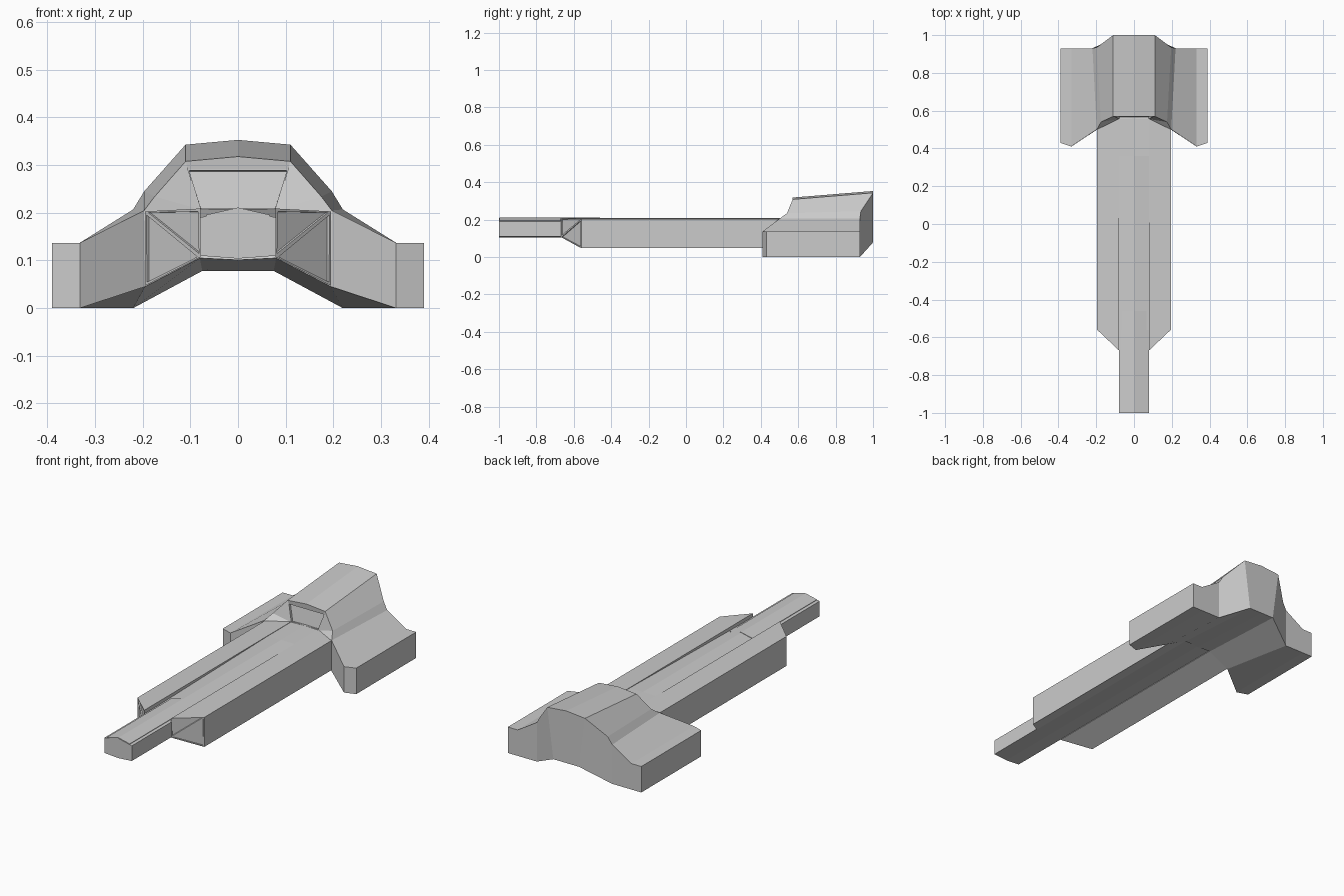
import bpy, bmesh

if "Cube" in bpy.data.objects:
    bpy.data.objects.remove(bpy.data.objects["Cube"])


def finish(name, bm, mirror=False):
    bmesh.ops.recalc_face_normals(bm, faces=bm.faces[:])
    me = bpy.data.meshes.new(name)
    bm.to_mesh(me)
    bm.free()
    ob = bpy.data.objects.new(name, me)
    bpy.context.collection.objects.link(ob)
    if mirror:
        ob.modifiers.new("mirror", 'MIRROR').use_mirror_merge = False
    return ob


def loft(bm, sections):
    """Skin closed loops of points; returns the vertex loops."""
    loops = [[bm.verts.new(p) for p in s] for s in sections]
    n = len(loops[0])
    for a, b in zip(loops, loops[1:]):
        for i in range(n):
            j = (i + 1) % n
            bm.faces.new((a[i], a[j], b[j], b[i]))
    return loops


def both_sides(half):
    """Complete a half loop whose first and last points lie on x = 0."""
    return half + [(-x, y, z) for x, y, z in half[-2:0:-1]]


def recess(bm, faces, rim, depth):
    bmesh.ops.recalc_face_normals(bm, faces=bm.faces[:])
    bmesh.ops.inset_individual(bm, faces=faces, thickness=rim, depth=0)
    bmesh.ops.inset_individual(bm, faces=faces, thickness=0.001, depth=-depth)


# Central spine: shoulders rise toward the rear until flush with the side hulls
bm = bmesh.new()
stations = [(-1, .19), (-.56, .19), (.36, .207), (.6, .207)]
loops = loft(bm, [both_sides([(0, y, .209), (.08, y, e), (.08, y, .11), (0, y, .104)])
                  for y, e in stations])
bm.faces.new(loops[0])
bm.faces.new(loops[-1])
finish("central_spine", bm)

# Thin raised plate on the nose
bm = bmesh.new()
loops = loft(bm, [both_sides([(0, y, .211), (.066, y, .196), (.066, y, .185), (0, y, .195)])
                  for y in (-.998, -.46)])
bm.faces.new(loops[0])
bm.faces.new(loops[-1])
finish("nose_plate", bm)

# Side hulls with two recessed triangular panels on each raked front
bm = bmesh.new()
loops = loft(bm, [
    [(.079, yi, .209), (.195, yo, .203), (.195, yo, .047), (.079, yi, .107)]
    for yi, yo in ((-.67, -.56), (.6, .6))])
a, b, c, d = loops[0]
panels = [bm.faces.new((a, b, d)), bm.faces.new((b, c, d))]
bm.faces.new(loops[1])
recess(bm, panels, .009, .006)
finish("side_hull", bm, mirror=True)

# Rear block: hood, shoulders and outer pods in one faceted shell
front = [(0, .57, .318), (.11, .57, .308), (.175, .54, .234), (.197, .5, .205),
         (.332, .41, .137), (.39, .43, .137), (.39, .43, 0), (.332, .41, 0),
         (.195, .5, .045), (.08, .5, .105), (0, .5, .101)]
back = [(0, 1, .353), (.11, 1, .343), (.197, .935, .245), (.22, .93, .207),
        (.332, .93, .137), (.39, .93, .137), (.39, .93, 0), (.332, .93, 0),
        (.22, .93, 0), (.075, 1, .078), (0, 1, .078)]
bm = bmesh.new()
f, r = loft(bm, [both_sides(front), both_sides(back)])
top = [bm.verts.new((s * .105, .572, .291)) for s in (1, -1)]
low = [bm.verts.new((s * .08, .555, .207)) for s in (1, -1)]
for side in (0, 1):
    F = [f[-i] if side else f[i] for i in range(11)]
    R = [r[-i] if side else r[i] for i in range(11)]
    t, l = top[side], low[side]
    for face in ((F[1], F[2], l, t), (F[2], F[3], l), (F[3], F[4], F[7], F[8]),
                 (F[4], F[5], F[6], F[7]), (l, F[3], F[8], F[9]),
                 (R[1], R[2], R[3], R[8], R[9]), (R[3], R[4], R[7], R[8]),
                 (R[4], R[5], R[6], R[7])):
        bm.faces.new(face)
bm.faces.new((f[0], f[1], top[0], top[1], f[19]))
bm.faces.new((low[0], f[9], f[10], f[11], low[1]))
bm.faces.new((r[0], r[1], r[9], r[10], r[11], r[19]))
window = bm.faces.new((top[0], low[0], low[1], top[1]))
recess(bm, [window], .003, .012)
finish("rear_block", bm)
